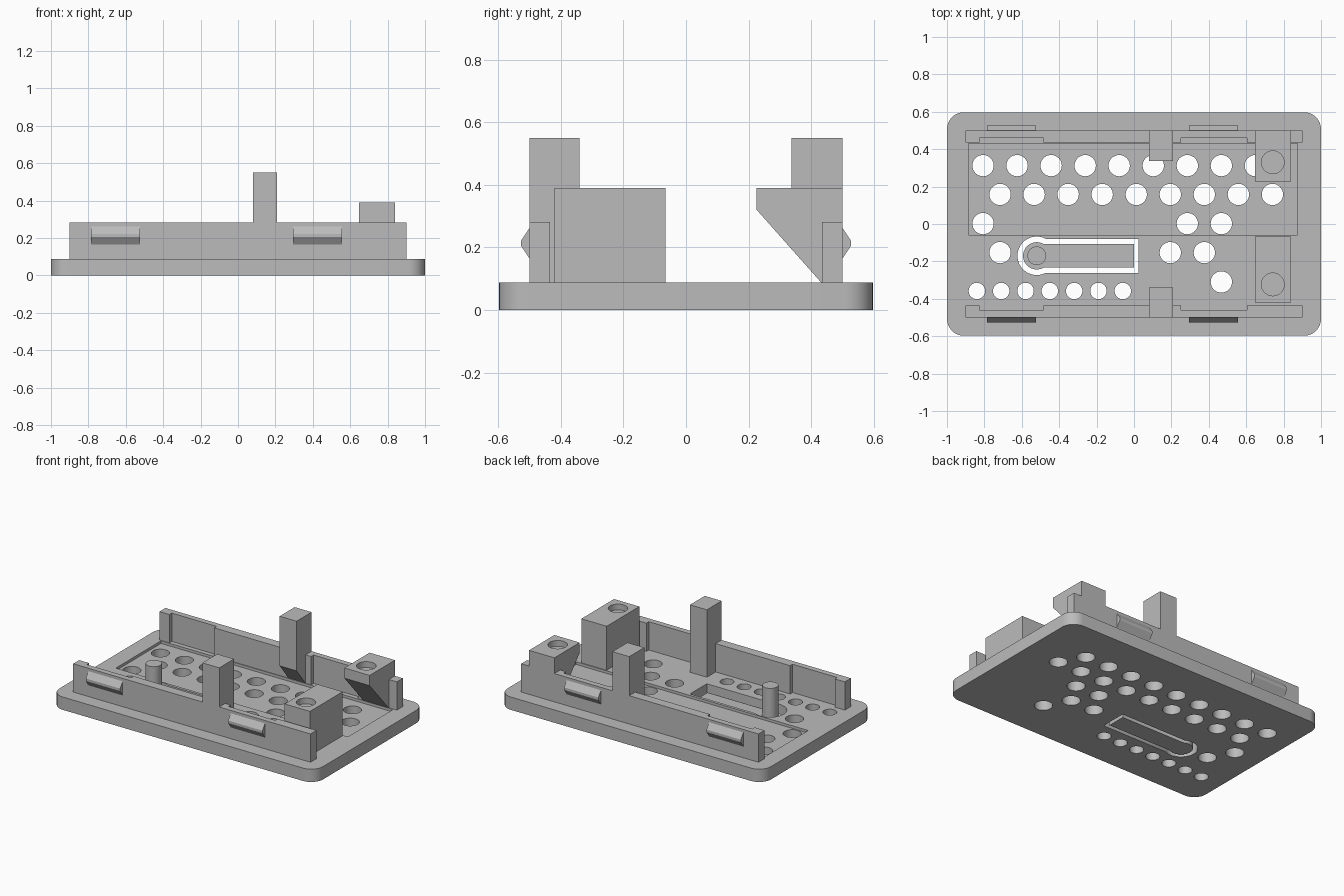
import bpy, bmesh, math
from mathutils import Vector

if "Cube" in bpy.data.objects:
    bpy.data.objects.remove(bpy.data.objects["Cube"], do_unlink=True)

grey = bpy.data.materials.new("plain grey")
grey.use_nodes = True
grey.diffuse_color = (0.5, 0.5, 0.5, 1)
grey.node_tree.nodes["Principled BSDF"].inputs["Base Color"].default_value = (0.5, 0.5, 0.5, 1)


def prisms(name, profiles, lo, hi, axis="z"):
    """Extrude 2D profiles: (x, y) along z, or (y, z) along x."""
    bm = bmesh.new()
    for pts in profiles:
        place = (lambda p: (p[0], p[1], lo)) if axis == "z" else (lambda p: (lo, p[0], p[1]))
        step = Vector((0, 0, hi - lo)) if axis == "z" else Vector((hi - lo, 0, 0))
        face = bm.faces.new([bm.verts.new(place(p)) for p in pts])
        ext = bmesh.ops.extrude_face_region(bm, geom=[face])
        moved = [v for v in ext["geom"] if isinstance(v, bmesh.types.BMVert)]
        bmesh.ops.translate(bm, verts=moved, vec=step)
    bmesh.ops.recalc_face_normals(bm, faces=bm.faces)
    mesh = bpy.data.meshes.new(name)
    bm.to_mesh(mesh)
    bm.free()
    mesh.materials.append(grey)
    obj = bpy.data.objects.new(name, mesh)
    bpy.context.collection.objects.link(obj)
    return obj


def rect(x0, x1, y0, y1):
    return [(x0, y0), (x1, y0), (x1, y1), (x0, y1)]


def circle(x, y, r, n=32):
    return [(x + r * math.cos(math.tau * i / n), y + r * math.sin(math.tau * i / n)) for i in range(n)]


def rounded(w, d, r, n=8):
    pts = []
    for k, (sx, sy) in enumerate([(1, 1), (-1, 1), (-1, -1), (1, -1)]):
        for i in range(n + 1):
            a = math.pi / 2 * (k + i / n)
            pts.append((sx * (w - r) + r * math.cos(a), sy * (d - r) + r * math.sin(a)))
    return pts


def keyhole(x, y, r, half, end, n=28):
    """Round head with a straight tail running to +x."""
    a = math.asin(half / r)
    arc = [a + (math.tau - 2 * a) * i / n for i in range(n + 1)]
    return [(x + r * math.cos(t), y + r * math.sin(t)) for t in arc] + [(end, y - half), (end, y + half)]


def select(obj):
    bpy.ops.object.select_all(action="DESELECT")
    obj.select_set(True)
    bpy.context.view_layer.objects.active = obj


def cut(obj, cutter):
    cutter.hide_render = True
    mod = obj.modifiers.new("cut", "BOOLEAN")
    mod.operation, mod.solver, mod.object = "DIFFERENCE", "EXACT", cutter
    select(obj)
    bpy.ops.object.modifier_apply(modifier=mod.name)
    bpy.data.objects.remove(cutter, do_unlink=True)


def smooth(obj):
    select(obj)
    bpy.ops.object.shade_smooth_by_angle(angle=math.radians(30))


TOP = 0.088
PX, PY = -0.52, -0.17

# Base plate with a shallow pocket, vent holes and a latch slot
base = prisms("base_plate", [rounded(1, 0.597, 0.09)], 0, TOP)
cut(base, prisms("pocket_cutter", [rect(-0.885, 0.875, -0.06, 0.43)], TOP - 0.018, 0.2))
pitch = 0.182
rows = [(-0.807, 0.312, range(9)), (-0.716, 0.158, range(9)), (-0.807, 0.002, (0, 6, 7)),
        (-0.716, -0.153, (0, 5, 6)), (-0.807, -0.31, (7,))]
holes = [circle(x + pitch * i, y, 0.057) for x, y, ids in rows for i in ids]
holes += [circle(-0.84 + 0.13 * i, -0.358, 0.044) for i in range(7)]
holes.append(keyhole(PX, PY, 0.103, 0.091, 0.025))
cut(base, prisms("hole_cutter", holes, -0.1, 0.3))
smooth(base)

# Latch tongue and its push pin
smooth(prisms("latch_tongue", [keyhole(PX, PY, 0.073, 0.063, 0)], 0, 0.045))
smooth(prisms("latch_pin", [circle(PX, PY, 0.05)], 0.04, 0.26))

# Side walls with thinned panels, and snap clips outside them
for side, s in (("front", -1), ("back", 1)):
    inner, thin = 0.435 * s, 0.461 * s
    wall = [(-0.9, 0.5 * s), (-0.9, inner)]
    for x0, x1 in ((-0.825, -0.485), (0.25, 0.605)):
        wall += [(x0, inner), (x0, thin), (x1, thin), (x1, inner)]
    wall += [(0.9, inner), (0.9, 0.5 * s)]
    prisms(side + "_wall", [wall], TOP - 0.01, 0.282)
    clip = [(0.495 * s, 0.165), (0.5 * s, 0.165), (0.527 * s, 0.205),
            (0.527 * s, 0.222), (0.5 * s, 0.262), (0.495 * s, 0.262)]
    for label, x0 in (("right", -0.785), ("left", 0.295)):
        prisms(f"{side}_{label}_clip", [clip], x0, x0 + 0.26, "x")

# Tall posts: straight at the front, undercut at the back
prisms("front_post", [rect(-0.5, -0.34, TOP - 0.01, 0.55)], 0.08, 0.208, "x")
prisms("back_post", [[(0.5, 0.55), (0.337, 0.55), (0.337, 0.21), (0.435, TOP), (0.5, TOP)]], 0.08, 0.208, "x")

# Screw blocks with blind holes
front_block = prisms("front_screw_block", [rect(-0.42, -0.066, TOP - 0.01, 0.39)], 0.648, 0.84, "x")
back_block = prisms("back_screw_block", [[(0.5, 0.39), (0.226, 0.39), (0.226, 0.32), (0.432, TOP), (0.5, TOP)]],
                    0.648, 0.84, "x")
for block, y in ((front_block, -0.323), (back_block, 0.33)):
    cut(block, prisms("screw_cutter", [circle(0.742, y, 0.061)], 0.35, 0.5))
    smooth(block)
